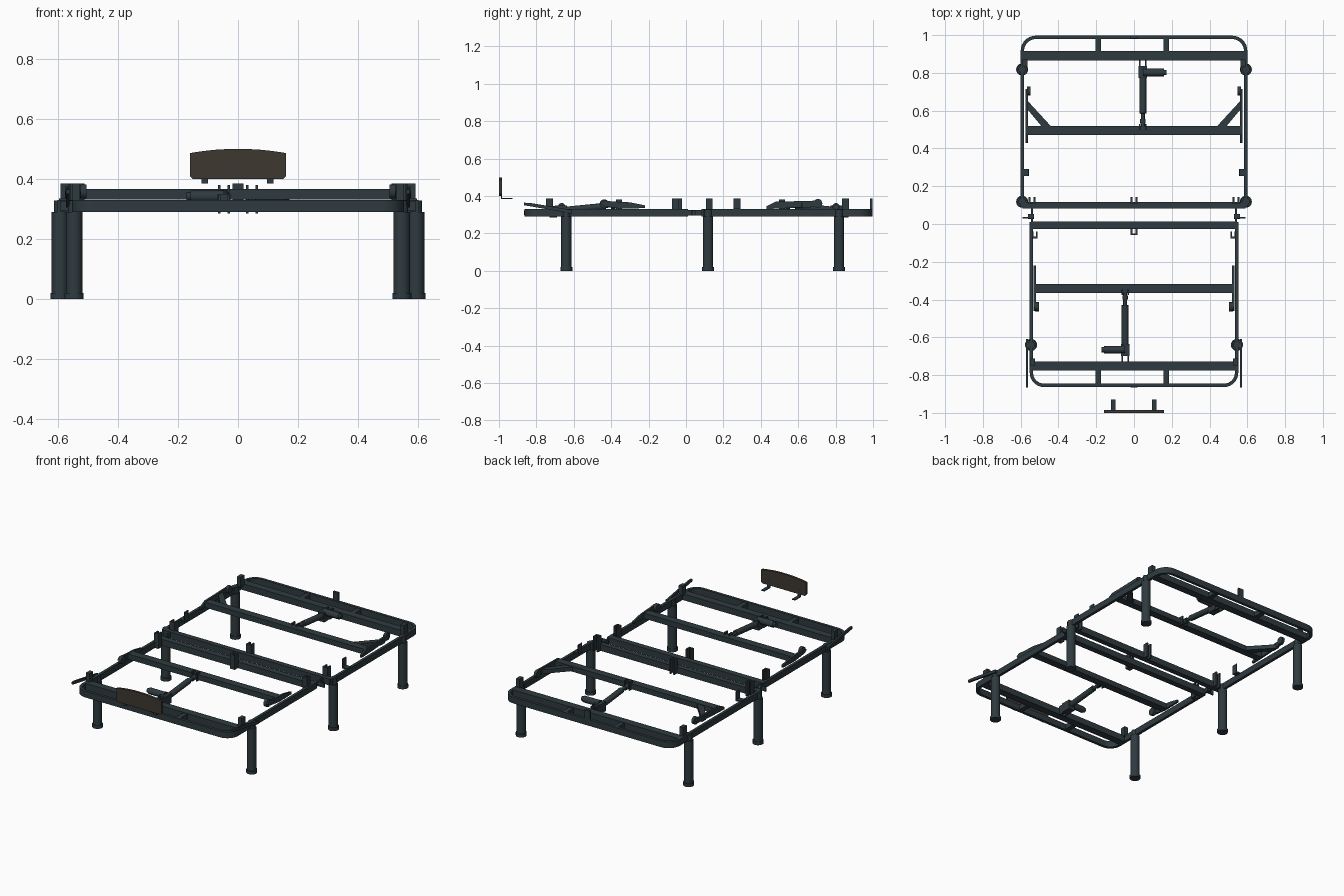
import bpy, bmesh, math
from mathutils import Vector

cube = bpy.data.objects.get("Cube")
if cube:
    bpy.data.objects.remove(cube)


def material(name, rgb):
    m = bpy.data.materials.new(name)
    m.use_nodes = True
    m.diffuse_color = (*rgb, 1)
    m.node_tree.nodes["Principled BSDF"].inputs["Base Color"].default_value = (*rgb, 1)
    return m


steel = material("dark slate steel", (0.028, 0.043, 0.05))
brown = material("dark brown panel", (0.048, 0.038, 0.029))


def finish(name, bm, mat=steel, smooth=False):
    bmesh.ops.recalc_face_normals(bm, faces=bm.faces)
    me = bpy.data.meshes.new(name)
    bm.to_mesh(me)
    bm.free()
    me.materials.append(mat)
    ob = bpy.data.objects.new(name, me)
    bpy.context.collection.objects.link(ob)
    if smooth:
        bpy.ops.object.select_all(action="DESELECT")
        ob.select_set(True)
        bpy.context.view_layer.objects.active = ob
        bpy.ops.object.shade_smooth_by_angle(angle=math.radians(35))
    return ob


def box(name, x, y, z, mat=steel):
    """Box from (min, max) pairs."""
    bm = bmesh.new()
    bmesh.ops.create_cube(bm, size=1)
    for v in bm.verts:
        v.co = [(a + b) / 2 + c * (b - a) for (a, b), c in zip((x, y, z), v.co)]
    return finish(name, bm, mat)


def rod(name, a, b, r, r2=None, sides=20):
    a, b = Vector(a), Vector(b)
    bm = bmesh.new()
    bmesh.ops.create_cone(bm, cap_ends=True, segments=sides, radius1=r,
                          radius2=r if r2 is None else r2, depth=(b - a).length)
    rot = (b - a).to_track_quat("Z", "Y")
    for v in bm.verts:
        v.co = rot @ v.co + (a + b) / 2
    return finish(name, bm, steel, True)


def plate(name, pts, axis, lo, hi, mat=steel):
    """Outline extruded along an axis, outline given in the other two axes."""
    bm = bmesh.new()
    place = lambda p, d: (d, *p) if axis == "x" else (p[0], d, p[1]) if axis == "y" else (*p, d)
    f = bm.faces.new([bm.verts.new(place(p, lo)) for p in pts])
    top = bmesh.ops.extrude_face_region(bm, geom=[f])["geom"]
    shift = Vector(place((0, 0), hi - lo))
    bmesh.ops.translate(bm, verts=[v for v in top if isinstance(v, bmesh.types.BMVert)], vec=shift)
    return finish(name, bm, mat)


def u_frame(name, half, y_open, y_end, r, w, z0, z1):
    """U-shaped rail with rounded corners, outer size given."""
    s = 1 if y_end > y_open else -1

    def outline(inset):
        pts = [(half - inset, y_open)]
        for cx, start in ((half - r, 0), (r - half, 90)):
            for i in range(9):
                t = math.radians(start + 90 * i / 8)
                pts.append((cx + (r - inset) * math.cos(t), y_end - s * r + s * (r - inset) * math.sin(t)))
        return pts + [(inset - half, y_open)]

    bm = bmesh.new()
    rings = [[bm.verts.new((*p, z)) for p in outline(i)] for i, z in ((0, z0), (0, z1), (w, z1), (w, z0))]
    for k in range(4):
        a, b = rings[k], rings[(k + 1) % 4]
        for i in range(len(a) - 1):
            bm.faces.new((a[i], a[i + 1], b[i + 1], b[i]))
    for e in (0, -1):
        bm.faces.new([ring[e] for ring in rings])
    finish(name, bm, steel, True)


def sx(side, a, b):
    return tuple(sorted((side * a, side * b)))


def bracket(name, x, y, w=0.035, d=0.036, z=(0.29, 0.385)):
    """Upright clevis: two cheeks and a base."""
    t = 0.009
    box(name + "_cheek", (x - w / 2, x - w / 2 + t), (y - d / 2, y + d / 2), z)
    box(name + "_cheek", (x + w / 2 - t, x + w / 2), (y - d / 2, y + d / 2), z)
    box(name + "_back", (x - w / 2, x + w / 2), (y - d / 2, y - d / 2 + t), z)


Z0, Z1 = 0.29, 0.33

# Main rails and cross members
u_frame("rear_frame", 0.6, 0.09, 0.997, 0.08, 0.018, Z0, Z1)
u_frame("front_frame", 0.552, 0.01, -0.863, 0.075, 0.018, Z0, Z1)
box("rear_end_beam", (-0.59, 0.59), (0.866, 0.915), (Z0, Z1))
box("front_end_beam", (-0.54, 0.54), (-0.775, -0.727), (Z0, Z1))
box("rear_middle_beam", (-0.59, 0.59), (0.083, 0.116), (Z0, Z1))
box("front_middle_beam", (-0.54, 0.54), (-0.026, 0.012), (Z0, Z1))
box("rear_lift_bar", (-0.57, 0.57), (0.47, 0.518), (0.332, 0.366))
box("front_lift_bar", (-0.525, 0.525), (-0.366, -0.317), (0.332, 0.366))
for x in (-0.19, 0.17):
    box("rear_end_strap", (x - 0.015, x + 0.015), (0.91, 0.985), (Z0 + 0.005, Z1 - 0.003))
    box("front_end_strap", (x - 0.015, x + 0.015), (-0.85, -0.77), (Z0 + 0.005, Z1 - 0.003))

# Legs with wider feet and top sockets
for side in (-1, 1):
    for x, y in ((0.592, 0.818), (0.592, 0.118), (0.545, -0.64)):
        x *= side
        rod("leg", (x, y, 0.01), (x, y, 0.29), 0.0275, sides=24)
        rod("leg_foot", (x, y, 0), (x, y, 0.02), 0.032, sides=24)
        rod("leg_socket", (x, y, 0.285), (x, y, 0.328), 0.02, sides=24)

for side in (-1, 1):
    # Diagonal braces on the rear lift bar
    plate("rear_brace", [(side * x, y) for x, y in
          ((0.575, 0.665), (0.575, 0.62), (0.49, 0.518), (0.44, 0.518))], "z", 0.336, 0.362)

    # Lift arms and rollers
    plate("rear_lift_arm", [(0.43, 0.33), (0.43, 0.345), (0.48, 0.37), (0.6, 0.372),
          (0.7, 0.375), (0.715, 0.36), (0.7, 0.345), (0.55, 0.335)],
          "x", *sx(side, 0.562, 0.574))
    rod("rear_roller", (side * 0.548, 0.705, 0.36), (side * 0.566, 0.705, 0.36), 0.024)
    plate("front_lift_arm", [(-0.22, 0.335), (-0.22, 0.35), (-0.3, 0.366), (-0.39, 0.37),
          (-0.44, 0.376), (-0.46, 0.36), (-0.44, 0.345), (-0.34, 0.332)],
          "x", *sx(side, 0.52, 0.532))
    rod("front_roller", (side * 0.503, -0.438, 0.358), (side * 0.523, -0.438, 0.358), 0.024)

    # Hinge links between the two frames
    box("hinge_plate", sx(side, 0.535, 0.545), (-0.02, 0.1), (0.295, 0.325))
    box("hinge_step", sx(side, 0.54, 0.59), (0.028, 0.036), (0.295, 0.325))
    rod("hinge_pin", (side * 0.53, 0.04, 0.31), (side * 0.56, 0.04, 0.31), 0.014)

    # Upright brackets along the rails
    bracket("middle_bracket", side * 0.54, 0.125)
    bracket("seat_bracket", side * 0.525, -0.058, 0.03)
    box("rail_tab", sx(side, 0.555, 0.595), (0.255, 0.292), (0.325, 0.334))
    box("rail_tab_upright", sx(side, 0.555, 0.561), (0.255, 0.292), (0.325, 0.385))
    box("rear_corner_stop", sx(side, 0.565, 0.59), (0.834, 0.872), (0.32, 0.385))
    box("front_corner_stop", sx(side, 0.525, 0.55), (-0.748, -0.712), (0.32, 0.385))

    # Sloping side blades near the front
    plate("side_blade", [(-0.865, 0.35), (-0.865, 0.364), (-0.83, 0.362), (-0.61, 0.325),
          (-0.61, 0.305), (-0.7, 0.322)], "x", *sx(side, 0.56, 0.572))

# Centre brackets and end retainer
bracket("middle_centre_bracket", 0, 0.125)
bracket("seat_centre_bracket", 0, -0.04)
box("rear_retainer", (-0.018, 0.018), (0.983, 0.997), (0.3, 0.385))
box("front_retainer_socket", (-0.018, 0.018), (-0.866, -0.86), (0.298, 0.322))

# Linear actuators: clevis, housing, rod and sideways motor
for name, s, tail, motor, nose, tip in (("rear", 1, 0.85, 0.802, 0.585, 0.51),
                                        ("front", -1, -0.71, -0.665, -0.43, -0.355)):
    x = s * 0.047
    z_at = lambda y: 0.318 + 0.035 * (tail - y) / (tail - tip)
    rod(name + "_actuator_tube", (x, motor, z_at(motor)), (x, nose, z_at(nose)), 0.018)
    rod(name + "_actuator_rod", (x, nose, z_at(nose)), (x, tip, z_at(tip)), 0.01)
    rod(name + "_rod_collar", (x, nose - s * 0.03, z_at(nose)), (x, nose - s * 0.052, z_at(nose)), 0.015)
    box(name + "_gear_case", (x - 0.022, x + 0.022), sorted((motor - s * 0.03, motor + s * 0.035)), (0.29, 0.35))
    rod(name + "_motor", (x, motor, 0.342), (s * 0.158, motor, 0.342), 0.02)
    rod(name + "_motor_cap", (s * 0.158, motor, 0.342), (s * 0.172, motor, 0.342), 0.014)
    for dx in (-0.016, 0.016):
        box(name + "_tail_clevis", (x + dx - 0.004, x + dx + 0.004),
            sorted((tail - s * 0.02, tail + s * 0.02)), (0.285, 0.345))
        box(name + "_tip_clevis", (x + dx - 0.004, x + dx + 0.004),
            sorted((tip - s * 0.012, tip + s * 0.02)), (0.325, 0.38))

# Detached end panel with small L feet
panel = [(-0.15, 0.4), (0.15, 0.4), (0.16, 0.41), (0.16, 0.485)]
panel += [(x, 0.5 - 0.55 * x * x) for x in (0.152, 0.115, 0.075, 0.035, -0.035, -0.075, -0.115, -0.152)]
panel += [(-0.16, 0.485), (-0.16, 0.41)]
plate("end_panel", panel, "y", -1.0, -0.985, brown)
for x in (-0.11, 0.107):
    box("panel_foot", (x - 0.011, x + 0.011), (-0.99, -0.928), (0.384, 0.389))
    box("panel_foot_upright", (x - 0.011, x + 0.011), (-0.99, -0.984), (0.384, 0.43))
